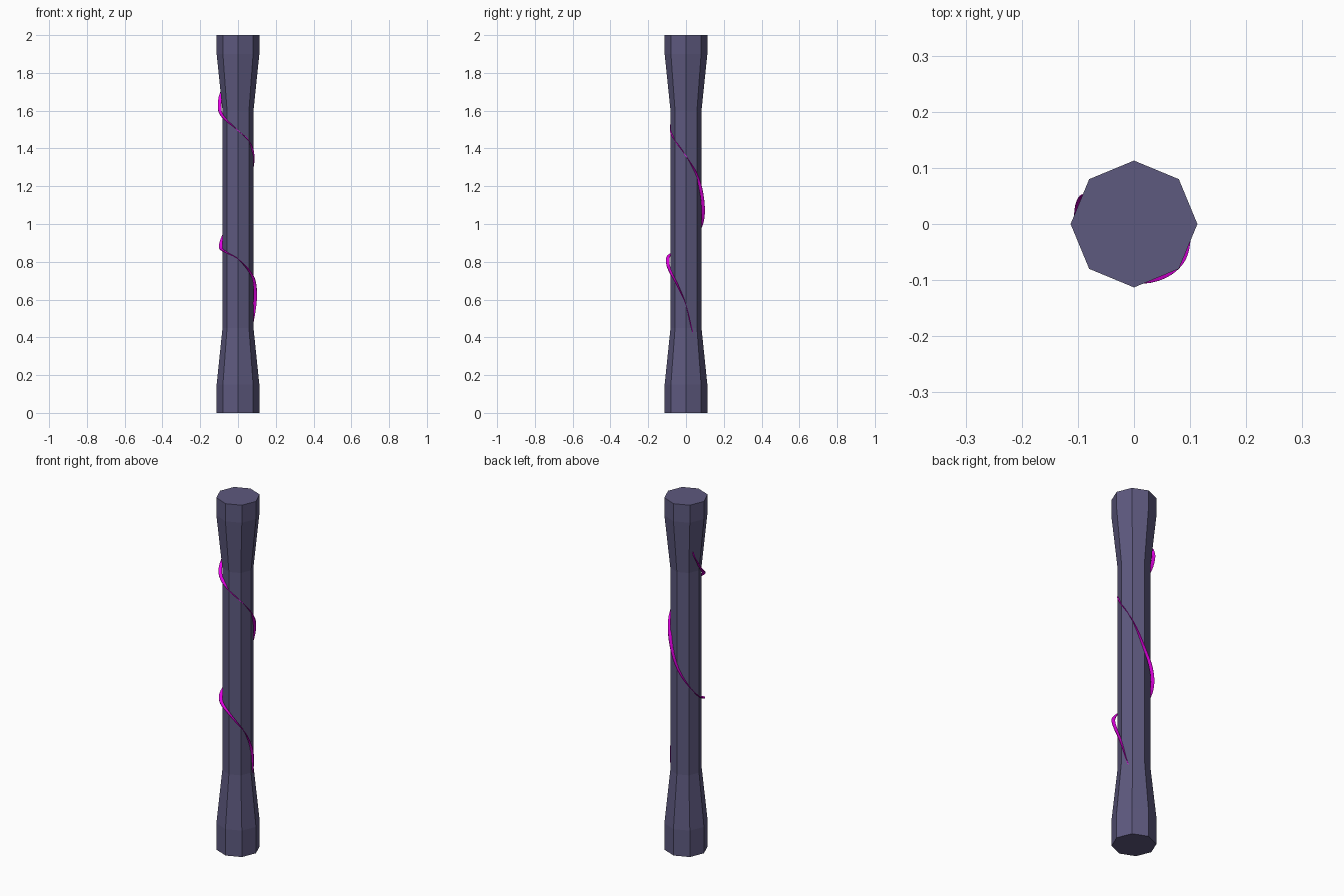
import bpy, math
from mathutils import Vector

if "Cube" in bpy.data.objects:
    bpy.data.objects.remove(bpy.data.objects["Cube"])


def make_object(name, verts, faces, color):
    mesh = bpy.data.meshes.new(name)
    mesh.from_pydata(verts, [], faces)
    mesh.update()
    obj = bpy.data.objects.new(name, mesh)
    bpy.context.collection.objects.link(obj)
    mat = bpy.data.materials.new(name + "_material")
    mat.diffuse_color = color
    mat.use_nodes = True
    mat.node_tree.nodes["Principled BSDF"].inputs["Base Color"].default_value = mat.diffuse_color
    mesh.materials.append(mat)
    return obj


def polar(r, deg, z):
    a = math.radians(deg)
    return Vector((r * math.cos(a), r * math.sin(a), z))


def skin(rings, n):
    # Quads between consecutive n-point rings, plus end caps
    faces = [(i * n + j, i * n + (j + 1) % n, (i + 1) * n + (j + 1) % n, (i + 1) * n + j)
             for i in range(rings - 1) for j in range(n)]
    return faces + [tuple(reversed(range(n))), tuple(range((rings - 1) * n, rings * n))]


# Octagonal pillar: (radius, height) profile
profile = [(0.113, 0), (0.113, 0.15), (0.082, 0.45), (0.082, 1.6), (0.113, 1.9), (0.113, 2)]
verts = [polar(r, j * 45, z) for r, z in profile for j in range(8)]
make_object("pillar", verts, skin(len(profile), 8), (0.11, 0.10, 0.21, 1))

# Ribbon wound around the pillar: (angle, outer radius, height) path
path = [(35, 0.076, 0.40), (20, 0.083, 0.46), (0, 0.097, 0.57), (-20, 0.106, 0.65),
        (-45, 0.113, 0.73), (-90, 0.106, 0.815), (-135, 0.099, 0.85), (-180, 0.101, 0.88),
        (-225, 0.102, 0.96), (-270, 0.100, 1.08), (-315, 0.095, 1.25), (-360, 0.087, 1.36),
        (-405, 0.084, 1.44), (-450, 0.085, 1.495), (-495, 0.098, 1.55), (-540, 0.106, 1.61),
        (-565, 0.110, 1.68), (-572, 0.098, 1.72)]
pts = [Vector(p) for p in [path[0]] + path + [path[-1]]]
samples = []
for a, b, c, d in zip(pts, pts[1:], pts[2:], pts[3:]):
    for k in range(6):
        t = k / 6
        samples.append(0.5 * (2 * b + (c - a) * t + (2 * a - 5 * b + 4 * c - d) * t * t
                              + (3 * b - a - 3 * c + d) * t ** 3))
samples.append(pts[-1])

WIDTH, HALF = 0.018, 0.0015
centres = [polar(s.y, s.x, s.z) for s in samples]
verts = []
for i, s in enumerate(samples):
    tangent = centres[min(i + 1, len(centres) - 1)] - centres[max(i - 1, 0)]
    radial = polar(1, s.x, 0)
    side = tangent.cross(radial).normalized() * HALF
    outer, inner = centres[i], centres[i] - radial * WIDTH
    verts += [outer + side, outer - side, inner - side, inner + side]
make_object("spiral_ribbon", verts, skin(len(samples), 4), (0.8, 0.0, 0.8, 1))
